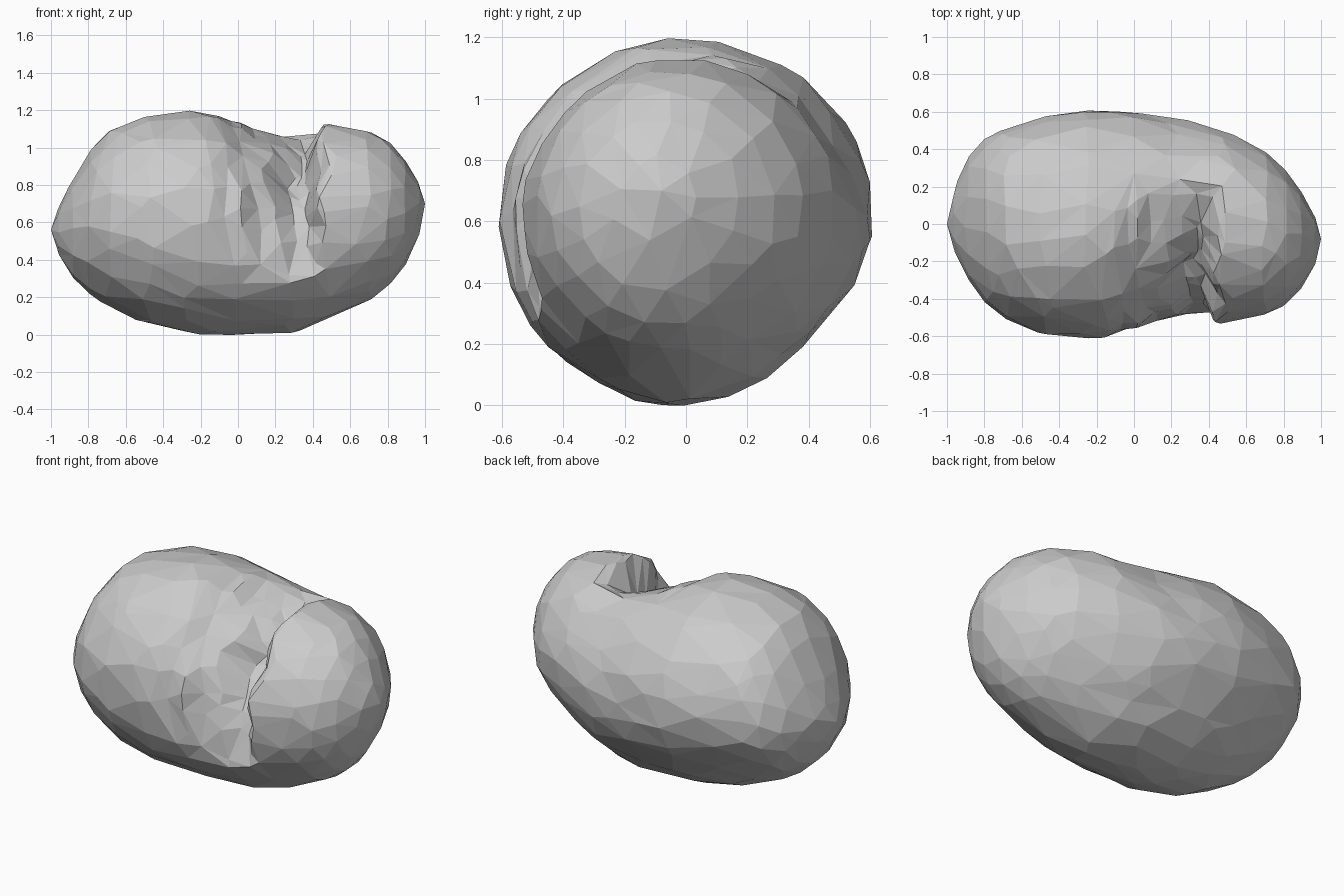
import bpy, bmesh, math
from mathutils import Vector, noise

if "Cube" in bpy.data.objects:
    bpy.data.objects.remove(bpy.data.objects["Cube"])

# Outline of the bean along x: x, z low, z high, y front, y back
PROFILE = [
    (-1.00, .56, .56, .00, .00), (-.95, .39, .71, -.18, .25),
    (-.87, .28, .86, -.33, .40), (-.72, .165, 1.08, -.49, .505),
    (-.50, .065, 1.17, -.585, .565), (-.25, .01, 1.19, -.61, .61),
    (.00, .00, 1.15, -.58, .60), (.28, .01, 1.10, -.55, .555),
    (.50, .09, 1.13, -.53, .49), (.75, .21, 1.07, -.47, .36),
    (.88, .33, .96, -.37, .20), (.96, .49, .83, -.26, .07),
    (1.00, .70, .70, -.08, -.08)]


def section(x):
    for a, b in zip(PROFILE, PROFILE[1:]):
        if x <= b[0]:
            t = (x - a[0]) / (b[0] - a[0])
            return [p + (q - p) * t for p, q in zip(a[1:], b[1:])]
    return PROFILE[-1][1:]


def smooth(a, b, t):
    t = max(0, min(1, (t - a) / (b - a)))
    return t * t * (3 - 2 * t)


def cleft(x, y, z):
    """Depth of the fold on the upper front: long left slope, steep right wall."""
    facing = max(0, -.74 * y + .67 * z - .30) / .70
    x += .06 * noise.noise(Vector((x * 2, y * 2.5, z * 2.5)))
    floor = .08 * smooth(-.15, .12, x) + .11 * smooth(.10, .24, x) + .08 * smooth(.2, .36, x)
    floor *= 1 - smooth(.37, .52, x)
    # long pleats running around the fold
    pleat = .05 * noise.noise(Vector((x * 9, y * 1.5, z * 1.5)))
    pleat *= smooth(-.15, .05, x) * (1 - smooth(.4, .6, x))
    return facing ** .8 * floor + min(1, facing * 2) * pleat


# Bean body: a ball fitted to the outline, then folded
bm = bmesh.new()
bmesh.ops.create_icosphere(bm, subdivisions=6, radius=1)
for v in bm.verts:
    x, y, z = v.co
    x = max(-1, min(1, x))
    r = math.hypot(y, z)
    y, z = (y / r, z / r) if r > 1e-5 else (0, 0)
    # rounded outline: average of neighbouring sections
    h = min(.06, (1 - abs(x)) * .7)
    z0, z1, y0, y1 = [sum(c) / 3 for c in zip(section(x - h), section(x), section(x + h))]
    cy, cz, ry, rz = (y0 + y1) / 2, (z0 + z1) / 2, (y1 - y0) / 2, (z1 - z0) / 2
    size = 1.01 - cleft(x, y, z) / .58
    # slightly flattened lower back
    size -= .10 * max(0, .7 * y - .7 * z) ** 6
    # right lobe leans over the fold
    lean = -.06 * math.exp(-((x - .5) / .12) ** 2) * max(0, -.74 * y + .67 * z)
    # hand-hewn unevenness
    size += .02 * noise.noise(v.co * 4) * min(1, (1 - abs(x)) * 4)
    v.co = (x + lean, cy + ry * y * size, cz + rz * z * size)

low = min(v.co.z for v in bm.verts)
for v in bm.verts:
    v.co.z -= low
mesh = bpy.data.meshes.new("bean_body")
bm.to_mesh(mesh)
bm.free()
body = bpy.data.objects.new("bean_body", mesh)
bpy.context.collection.objects.link(body)

# Irregular facets
dec = body.modifiers.new("facets", 'DECIMATE')
dec.ratio = .03
